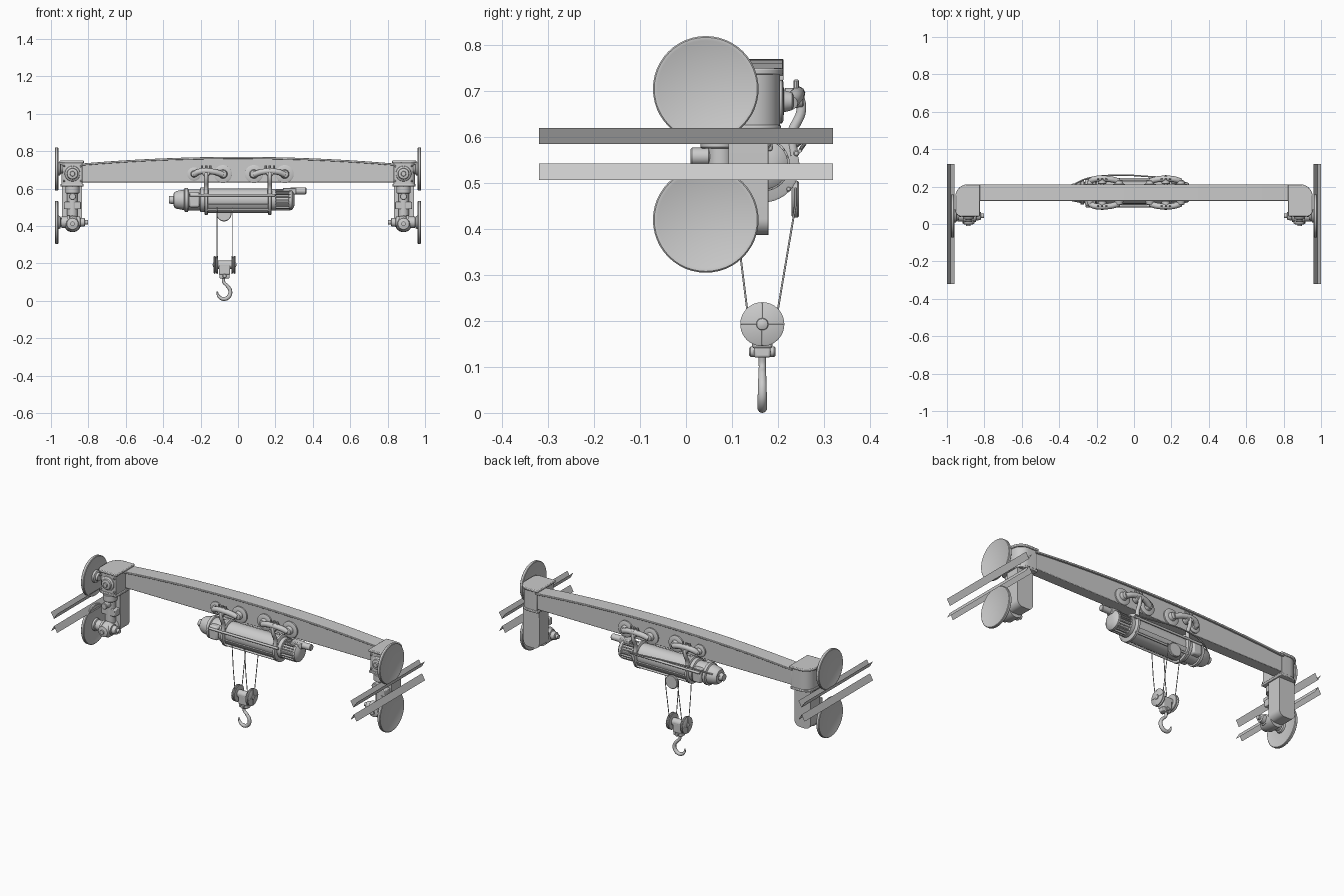
import bpy, bmesh, math
from mathutils import Vector

if "Cube" in bpy.data.objects:
    bpy.data.objects.remove(bpy.data.objects["Cube"])


def finish(name, bm, bevel=0, seg=2):
    bmesh.ops.recalc_face_normals(bm, faces=bm.faces)
    me = bpy.data.meshes.new(name)
    bm.to_mesh(me)
    bm.free()
    ob = bpy.data.objects.new(name, me)
    bpy.context.collection.objects.link(ob)
    if bevel:
        m = ob.modifiers.new("bevel", 'BEVEL')
        m.width, m.segments, m.limit_method = bevel, seg, 'ANGLE'
    for o in bpy.context.selected_objects:
        o.select_set(False)
    ob.select_set(True)
    bpy.context.view_layer.objects.active = ob
    bpy.ops.object.shade_smooth_by_angle(angle=math.radians(35))
    return ob


def lathe(name, origin, axis, profile, n=32):
    """Revolve (distance, radius) pairs round an axis, closing both ends."""
    bm = bmesh.new()
    q = Vector((0, 0, 1)).rotation_difference(Vector(axis).normalized())
    rings = []
    for d, r in profile:
        rings.append([bm.verts.new(Vector(origin) + q @ Vector(
            (r * math.cos(2 * math.pi * i / n), r * math.sin(2 * math.pi * i / n), d))) for i in range(n)])
    for a, b in zip(rings, rings[1:]):
        for i in range(n):
            bm.faces.new((a[i], a[(i + 1) % n], b[(i + 1) % n], b[i]))
    bm.faces.new(rings[0])
    bm.faces.new(rings[-1])
    return finish(name, bm)


def rod(name, a, b, r, n=24, c=0.003):
    d = Vector(b) - Vector(a)
    c = min(c, r * 0.4)
    L = d.length
    return lathe(name, a, d, [(0, r - c), (c, r), (L - c, r), (L, r - c)], n)


def box(name, lo, hi, bevel=0.004):
    bm = bmesh.new()
    bmesh.ops.create_cube(bm, size=1)
    for v in bm.verts:
        v.co = [lo[i] if v.co[i] < 0 else hi[i] for i in range(3)]
    return finish(name, bm, bevel)


def prism(name, pts, depth, bevel=0):
    """Extrude a closed 3D outline along a vector."""
    bm = bmesh.new()
    f = bm.faces.new([bm.verts.new(p) for p in pts])
    g = bmesh.ops.extrude_face_region(bm, geom=[f])['geom']
    bmesh.ops.translate(bm, vec=depth, verts=[v for v in g if isinstance(v, bmesh.types.BMVert)])
    return finish(name, bm, bevel)


def tube(name, pts, r, radii=None, smooth=True):
    cu = bpy.data.curves.new(name, 'CURVE')
    cu.dimensions, cu.bevel_depth, cu.bevel_resolution, cu.use_fill_caps = '3D', r, 3, True
    cu.resolution_u = 8
    sp = cu.splines.new('BEZIER' if smooth else 'POLY')
    tgt = sp.bezier_points if smooth else sp.points
    tgt.add(len(pts) - 1)
    for i, p in enumerate(pts):
        if smooth:
            tgt[i].co = p
            tgt[i].handle_left_type = tgt[i].handle_right_type = 'AUTO'
        else:
            tgt[i].co = (*p, 1)
        tgt[i].radius = radii[i] if radii else 1
    ob = bpy.data.objects.new(name, cu)
    bpy.context.collection.objects.link(ob)
    return ob


def arc(cx, cy, r, a0, a1, n=8):
    return [(cx + r * math.cos(math.radians(a0 + (a1 - a0) * i / n)),
             cy + r * math.sin(math.radians(a0 + (a1 - a0) * i / n))) for i in range(n + 1)]


BY = 0.168   # beam centre line in y


# main girder: arched web with overhanging top flange
def crown(x):
    return 0.77 - 0.036 * (x / 0.84) ** 2


xs = [-0.84 + 1.68 * i / 24 for i in range(25)]
prism("girder_web", [(-0.84, 0.135, 0.634), (0.84, 0.135, 0.634)] +
      [(x, 0.135, crown(x) - 0.008) for x in reversed(xs)], (0, 0.066, 0), 0.003)
prism("girder_top_flange", [(x, 0.124, crown(x) - 0.011) for x in xs] +
      [(x, 0.124, crown(x)) for x in reversed(xs)], (0, 0.088, 0), 0.002)

# end carriages, left and right
for s, side in ((-1, "left"), (1, "right")):
    # rounded head and its cap plate
    def outline(x0, x1, y0, y1, r):
        pts = [(x0, y0)] + arc(x1 - r * .5, y0 + r * .5, r * .5, -90, 0) + arc(x1 - r, y1 - r, r, 0, 90) + [(x0, y1)]
        return [(s * x, y) for x, y in pts]
    prism(side + "_carriage_head", [(x, y, 0.618) for x, y in outline(0.832, 0.945, 0.048, 0.204, 0.06)],
          (0, 0, 0.12), 0.003)
    prism(side + "_head_cap", [(x, y, 0.736) for x, y in outline(0.824, 0.955, 0.04, 0.212, 0.065)],
          (0, 0, 0.014), 0.004)
    prism(side + "_head_base", [(x, y, 0.612) for x, y in outline(0.826, 0.95, 0.044, 0.207, 0.06)],
          (0, 0, 0.014), 0.003)
    # hanging leg with rounded foot
    leg = [(0.835, 0.62), (0.835, 0.42)] + arc(0.87, 0.422, 0.035, 180, 270) + \
        arc(0.905, 0.422, 0.035, 270, 360) + [(0.94, 0.62)]
    prism(side + "_carriage_leg", [(s * x, 0.092, z) for x, z in leg], (0, 0.087, 0), 0.004)

    # wheel discs with grooved inner face and hub
    for z, lvl in ((0.705, "upper"), (0.42, "lower")):
        lathe(f"{side}_{lvl}_wheel", (s * 0.935, 0.043, z), (s, 0, 0),
              [(0, 0.022), (0.012, 0.024), (0.016, 0.034), (0.027, 0.036), (0.028, 0.1), (0.026, 0.105),
               (0.026, 0.112), (0.029, 0.115), (0.041, 0.115), (0.044, 0.112), (0.044, 0.106), (0.043, 0.104)], 48)
    # V shaped sheet rails
    for z0, z1, lvl in ((0.62, 0.585, "upper"), (0.507, 0.543, "lower")):
        bm = bmesh.new()
        prof = [(0.96, z0), (0.98, z1), (1.0, z0)]
        a = [bm.verts.new((s * x, -0.32, z)) for x, z in prof]
        b = [bm.verts.new((s * x, 0.32, z)) for x, z in prof]
        for i in range(2):
            bm.faces.new((a[i], a[i + 1], b[i + 1], b[i]))
        finish(f"{side}_{lvl}_rail", bm)

    # front bearing boss on the head
    lathe(side + "_head_boss", (s * 0.885, 0.05, 0.68), (0, -1, 0),
          [(0, 0.042), (0.006, 0.04), (0.012, 0.03), (0.022, 0.028), (0.025, 0.014), (0.032, 0.012)])
    for dx in (-0.045, 0.045):
        for dz in (0.64, 0.72):
            rod(side + "_head_bolt", (s * 0.885 + dx, 0.05, dz), (s * 0.885 + dx, 0.038, dz), 0.006, 8)
    # upper drive: vertical gearbox with a motor to the front
    rod(side + "_swivel_collar", (s * 0.885, 0.07, 0.575), (s * 0.885, 0.07, 0.615), 0.038)
    rod(side + "_swivel_column", (s * 0.885, 0.075, 0.43), (s * 0.885, 0.075, 0.58), 0.028)
    rod(side + "_small_motor", (s * 0.885, 0.01, 0.558), (s * 0.885, 0.052, 0.558), 0.019)
    rod(side + "_small_motor_shaft", (s * 0.885, 0.05, 0.558), (s * 0.885, 0.1, 0.558), 0.011)
    box(side + "_column_clamp", (s * 0.885 - 0.045, 0.05, 0.49), (s * 0.885 + 0.045, 0.1, 0.53))
    # lower drive along x
    lathe(side + "_drive_motor", (s * 0.945, 0.043, 0.42), (-s, 0, 0),
          [(0, 0.03), (0.03, 0.03), (0.032, 0.037), (0.045, 0.037), (0.047, 0.031), (0.1, 0.031),
           (0.102, 0.024), (0.125, 0.022), (0.128, 0.012), (0.142, 0.012)])
    lathe(side + "_drive_gearbox", (s * 0.885, 0.1, 0.412), (0, -1, 0),
          [(0, 0.045), (0.07, 0.043), (0.085, 0.034), (0.1, 0.03), (0.104, 0.012), (0.112, 0.012)])

# hoist trolleys: wheels, axle and hanger on both girder sides
for sx, wheels in ((-0.17, (-0.235, -0.08)), (0.17, (0.085, 0.25))):
    for sy in (-1, 1):
        def Y(d):
            return BY + sy * d
        for wx in wheels:
            r = 0.036 if wx == -0.235 else 0.048
            lathe("trolley_wheel", (wx, Y(0.033), 0.678), (0, sy, 0),
                  [(0, r), (0.008, r), (0.011, r - 0.006), (0.012, r * .5), (0.03, r * .4), (0.033, r * .25)])
        tube("trolley_axle_arm", [(wheels[0], Y(0.06), 0.675), (sx - 0.04, Y(0.072), 0.69), (sx + 0.04, Y(0.072), 0.69),
                                  (wheels[1], Y(0.06), 0.675)], 0.016)
        rod("trolley_arm_boss", (sx, Y(0.045), 0.685), (sx, Y(0.088), 0.685), 0.022)
        for dx in (-0.022, 0, 0.022):
            rod("trolley_bolt", (sx + dx, Y(0.072), 0.69), (sx + dx, Y(0.072), 0.725), 0.006, 8)
        tube("trolley_hanger", [(sx, Y(0.075), 0.7), (sx, Y(0.083), 0.66), (sx, Y(0.062), 0.605),
                                (sx, Y(0.066), 0.56)], 0.011)
    # cradle ring round the drum
    lathe("drum_cradle_ring", (sx - 0.009, BY, 0.537), (1, 0, 0),
          [(0, 0.074), (0.003, 0.079), (0.015, 0.079), (0.018, 0.074)], 40)

# hoist drum, motor and gearbox along x
HZ = 0.54
rod("hoist_drum", (-0.18, BY, HZ), (0.18, BY, HZ), 0.06, 40)
prism("drum_lower_cover", [(-0.17, BY + y, HZ + z) for y, z in
                           arc(0, 0, 0.069, 200, 340, 14) + arc(0, 0, 0.062, 340, 200, 14)], (0.34, 0, 0))
lathe("hoist_motor", (0.17, BY, HZ), (1, 0, 0),
      [(0, 0.058), (0.03, 0.058), (0.034, 0.047), (0.1, 0.047), (0.104, 0.054), (0.118, 0.054),
       (0.13, 0.038), (0.133, 0.02)])
for i in range(20):
    a = 2 * math.pi * i / 20
    u, v = Vector((0, math.cos(a), math.sin(a))), Vector((0, -math.sin(a), math.cos(a))) * 0.003
    c = Vector((0.2, BY, HZ))
    prism("motor_fin", [c + u * 0.045 - v, c + u * 0.057 - v, c + u * 0.057 + v, c + u * 0.045 + v], (0.08, 0, 0))
rod("brake_cylinder", (0.28, BY, 0.588), (0.365, BY, 0.588), 0.018)
box("brake_mount", (0.24, BY - 0.02, 0.57), (0.31, BY + 0.02, 0.604))
lathe("hoist_gearbox", (-0.18, BY, HZ), (-1, 0, 0),
      [(0, 0.066), (0.02, 0.066), (0.024, 0.056), (0.085, 0.056), (0.088, 0.064), (0.104, 0.064),
       (0.108, 0.055), (0.15, 0.047), (0.163, 0.038), (0.165, 0.022), (0.188, 0.02)])
box("gearbox_housing", (-0.262, BY - 0.07, 0.5), (-0.205, BY + 0.07, 0.582), 0.01)
# tie rods and long side rails of the hoist
for sy in (-1, 1):
    rod("hoist_tie_rod", (-0.26, BY + sy * 0.072, 0.565), (0.2, BY + sy * 0.072, 0.565), 0.007, 12)
    rod("hoist_lower_tie_rod", (-0.18, BY + sy * 0.055, 0.487), (0.18, BY + sy * 0.055, 0.487), 0.006, 12)
tube("power_cable", [(0.2, BY + 0.08, 0.57), (-0.2, BY + 0.085, 0.59), (-0.3, BY + 0.055, 0.57),
                     (-0.35, BY + 0.015, 0.55)], 0.004)

# rope guide pulley under the drum
rod("guide_pulley", (-0.075, BY + 0.062, 0.465), (-0.075, BY + 0.078, 0.465), 0.04, 32)

# ropes
SX, SZ = -0.072, 0.193
for x in (-0.113, -0.031):
    tube("hoist_rope", [(x, 0.238, 0.49), (x, 0.238, 0.45), (x, 0.2, 0.225)], 0.0022, smooth=False)
    tube("hoist_rope", [(x, 0.106, 0.5), (x, 0.118, 0.345), (x, 0.133, 0.225)], 0.0022, smooth=False)

# hook block: twin sheaves, body, swivel and hook
for s in (-1, 1):
    lathe("block_sheave", (SX + s * 0.036, 0.166, SZ), (s, 0, 0),
          [(0, 0.046), (0.002, 0.048), (0.006, 0.048), (0.01, 0.04), (0.014, 0.048), (0.018, 0.048), (0.02, 0.045)], 40)
    lathe("sheave_axle_cap", (SX + s * 0.054, 0.166, SZ), (s, 0, 0), [(0, 0.014), (0.006, 0.012), (0.009, 0.005)], 20)
    for a in range(0, 360, 90):
        c, d = math.cos(math.radians(a)), math.sin(math.radians(a))
        x = SX + s * 0.056
        rod("sheave_rib", (x, 0.166 + 0.012 * c, SZ + 0.012 * d), (x, 0.166 + 0.046 * c, SZ + 0.046 * d), 0.002, 6)
rod("block_axle", (SX - 0.04, 0.166, SZ), (SX + 0.04, 0.166, SZ), 0.022)
box("block_body", (SX - 0.03, 0.144, 0.14), (SX + 0.03, 0.188, 0.195), 0.006)
box("hook_crosshead", (SX - 0.027, 0.148, 0.12), (SX + 0.027, 0.184, 0.146), 0.005)
rod("crosshead_pin", (SX, 0.137, 0.133), (SX, 0.195, 0.133), 0.011, 16)
tube("hook", [(SX - 0.004, 0.166, z) if x is None else (SX + x, 0.166, z) for x, z in
              ((None, 0.13), (None, 0.1), (0.015, 0.08), (0.031, 0.052), (0.022, 0.022), (-0.006, 0.0105),
               (-0.032, 0.026), (-0.039, 0.05))], 0.01, [.9, .8, .9, 1, 1.1, 1.05, .75, .3])
